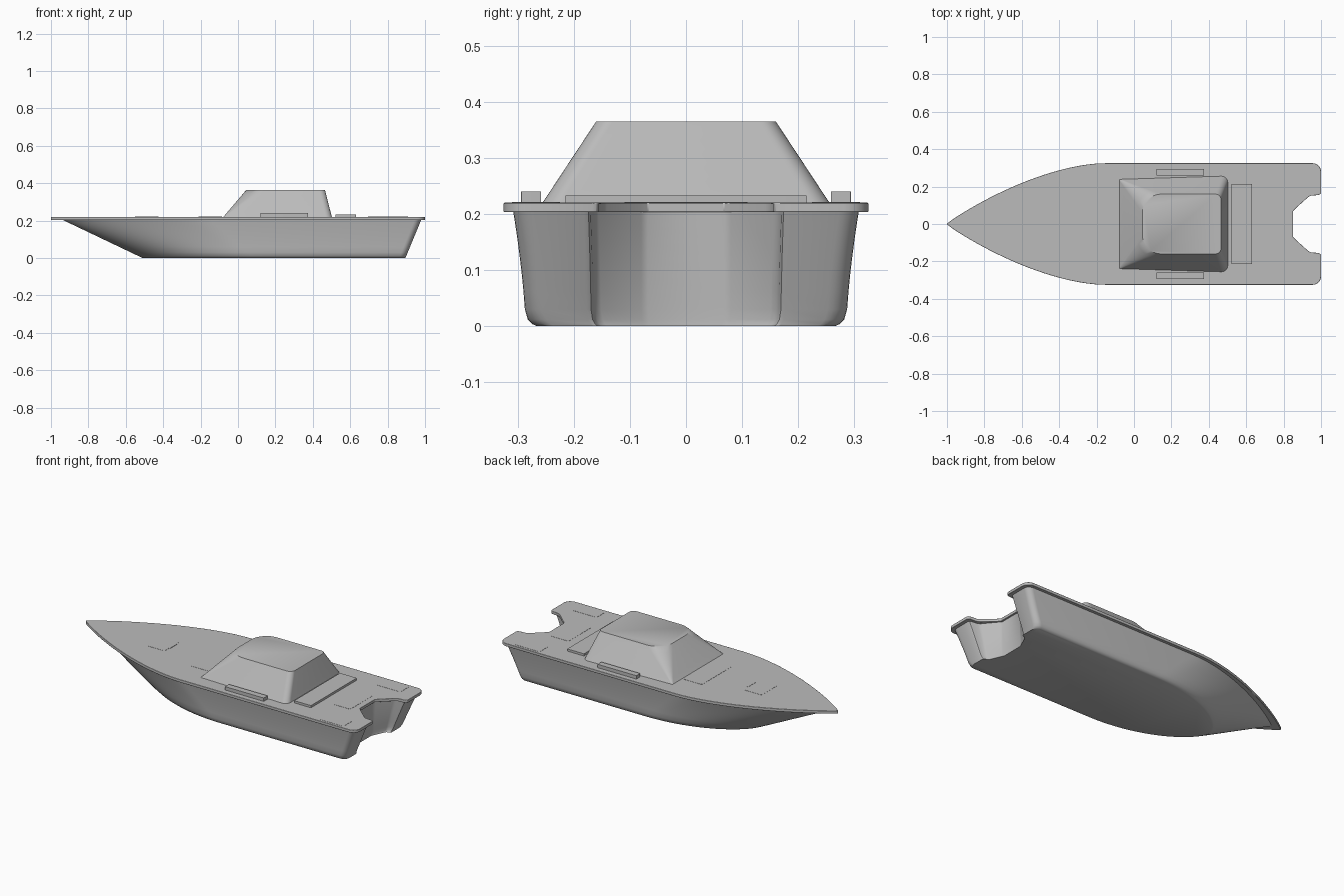
import bpy, bmesh, math

old = bpy.data.objects.get("Cube")
if old:
    bpy.data.objects.remove(old)

grey = bpy.data.materials.new("plain_grey")
grey.use_nodes = True
grey.diffuse_color = (0.5, 0.5, 0.5, 1)
grey.node_tree.nodes["Principled BSDF"].inputs["Base Color"].default_value = (0.5, 0.5, 0.5, 1)


def loft(name, rings, angle=35, bevel=0):
    """Skin matching rings of points and cap both ends."""
    bm = bmesh.new()
    loops = [[bm.verts.new(p) for p in ring] for ring in rings]
    n = len(loops[0])
    for low, high in zip(loops, loops[1:]):
        for i in range(n):
            j = (i + 1) % n
            bm.faces.new((low[i], low[j], high[j], high[i]))
    bm.faces.new(loops[0])
    bm.faces.new(loops[-1])
    bmesh.ops.recalc_face_normals(bm, faces=bm.faces)
    mesh = bpy.data.meshes.new(name)
    bm.to_mesh(mesh)
    bm.free()
    mesh.materials.append(grey)
    obj = bpy.data.objects.new(name, mesh)
    bpy.context.collection.objects.link(obj)
    bpy.ops.object.select_all(action="DESELECT")
    obj.select_set(True)
    bpy.context.view_layer.objects.active = obj
    bpy.ops.object.shade_smooth_by_angle(angle=math.radians(angle))
    if bevel:
        mod = obj.modifiers.new("soft_edge", "BEVEL")
        mod.width, mod.segments = bevel, 2
    return obj


def fine_bow(t):
    return 1 - (1 - t) ** 1.6 + 0.1 * math.sqrt(t) * (1 - t)


def blunt_bow(t):
    return (1 - (1 - t) ** 2) ** 0.62


def outline(bow, shoulder, stern, w, corner, notch_y, depth, curve):
    """Boat plan: curved bow, straight sides, notched stern."""
    half = []
    for i in range(33):
        t = (i / 32) ** 2 if curve is fine_bow else 1 - math.cos(i / 32 * math.pi / 2)
        half.append((bow + (shoulder - bow) * t, w * curve(t)))
    for i in range(7):
        a = math.pi / 2 * (1 - i / 6)
        half.append((stern - corner + corner * math.cos(a), w - corner + corner * math.sin(a)))
    half += [(stern, notch_y + 0.012), (stern - 0.004, notch_y + 0.004), (stern - 0.014, notch_y),
             (stern - 0.38 * depth, notch_y - 0.004), (stern - 0.48 * depth, notch_y - 0.014),
             (stern - 0.93 * depth, 0.08), (stern - depth, 0.068)]
    return half + [(x, -y) for x, y in reversed(half[1:])]


def at(ring, z):
    return [(x, y, z) for x, y in ring]


def rounded(x0, x1, y0, y1, r_front, r_back, flare=0):
    """Rounded rectangle; flare narrows the front end."""
    pts = []
    corners = [(x1, y1, -1, -1, r_back, 0), (x0, y1, 1, -1, r_front, 1),
               (x0, y0, 1, 1, r_front, 2), (x1, y0, -1, 1, r_back, 3)]
    for x, y, sx, sy, r, quarter in corners:
        for i in range(9):
            a = math.pi / 2 * (quarter + i / 8)
            px = x + sx * r + r * math.cos(a)
            py = y + sy * r + r * math.sin(a)
            pts.append((px, py * (1 - flare * (x1 - px) / (x1 - x0))))
    return pts


# Hull: blend from a blunt flat bottom up to the fine deck line
top = outline(-0.94, -0.15, 0.98, 0.308, 0.035, 0.17, 0.14, fine_bow)
base = outline(-0.51, 0.08, 0.895, 0.286, 0.035, 0.165, 0.065, blunt_bow)
HULL_TOP = 0.205
rings = []
for z, squeeze in [(0, 0.93), (0.004, 0.96), (0.012, 0.985), (0.03, 1), (0.06, 1),
                   (0.09, 1), (0.12, 1), (0.15, 1), (0.18, 1), (HULL_TOP, 1)]:
    k = z / HULL_TOP
    rings.append([(a[0] + (b[0] - a[0]) * k, (a[1] + (b[1] - a[1]) * k ** 1.5) * squeeze, z)
                  for a, b in zip(base, top)])
loft("hull", rings, 40)

# Deck slab overhanging the hull
DECK = 0.22
plan = outline(-1, -0.15, 1, 0.325, 0.045, 0.155, 0.15, fine_bow)
loft("deck", [at(plan, 0.203), at(plan, DECK)], 40, 0.003)

# Cabin with sharp front base corners melting into a rounded roof
foot = rounded(-0.08, 0.502, -0.258, 0.258, 0.004, 0.035, 0.07)
roof = rounded(0.045, 0.465, -0.16, 0.16, 0.1, 0.03)
cabin = []
for i in range(7):
    k = i / 6
    cabin.append([(a[0] + (b[0] - a[0]) * k, a[1] + (b[1] - a[1]) * k, DECK - 0.002 + 0.147 * k)
                  for a, b in zip(foot, roof)])
loft("cabin", cabin, 40)


def plate(name, x0, x1, y0, y1, height, r):
    ring = rounded(x0, x1, y0, y1, r, r)
    loft(name, [at(ring, DECK - 0.002), at(ring, DECK + height)], 30)


# Raised lockers
plate("aft_locker", 0.52, 0.63, -0.215, 0.215, 0.013, 0.001)
for side, y0, y1 in [("left", 0.258, 0.294), ("right", -0.294, -0.258)]:
    plate(side + "_step", 0.12, 0.375, y0, y1, 0.02, 0.001)

# Thin flush hatches
plate("bow_hatch", -0.55, -0.43, -0.075, 0.075, 0.001, 0.012)
plate("fore_hatch", -0.21, -0.085, -0.15, 0.15, 0.001, 0.012)
plate("aft_hatch", 0.695, 0.815, -0.11, 0.11, 0.001, 0.012)
for side, y0, y1 in [("left", 0.225, 0.31), ("right", -0.31, -0.225)]:
    plate(side + "_stern_hatch", 0.745, 0.91, y0, y1, 0.001, 0.012)
plate("bow_hatch_handle", -0.432, -0.424, -0.035, 0.035, 0.002, 0.002)
